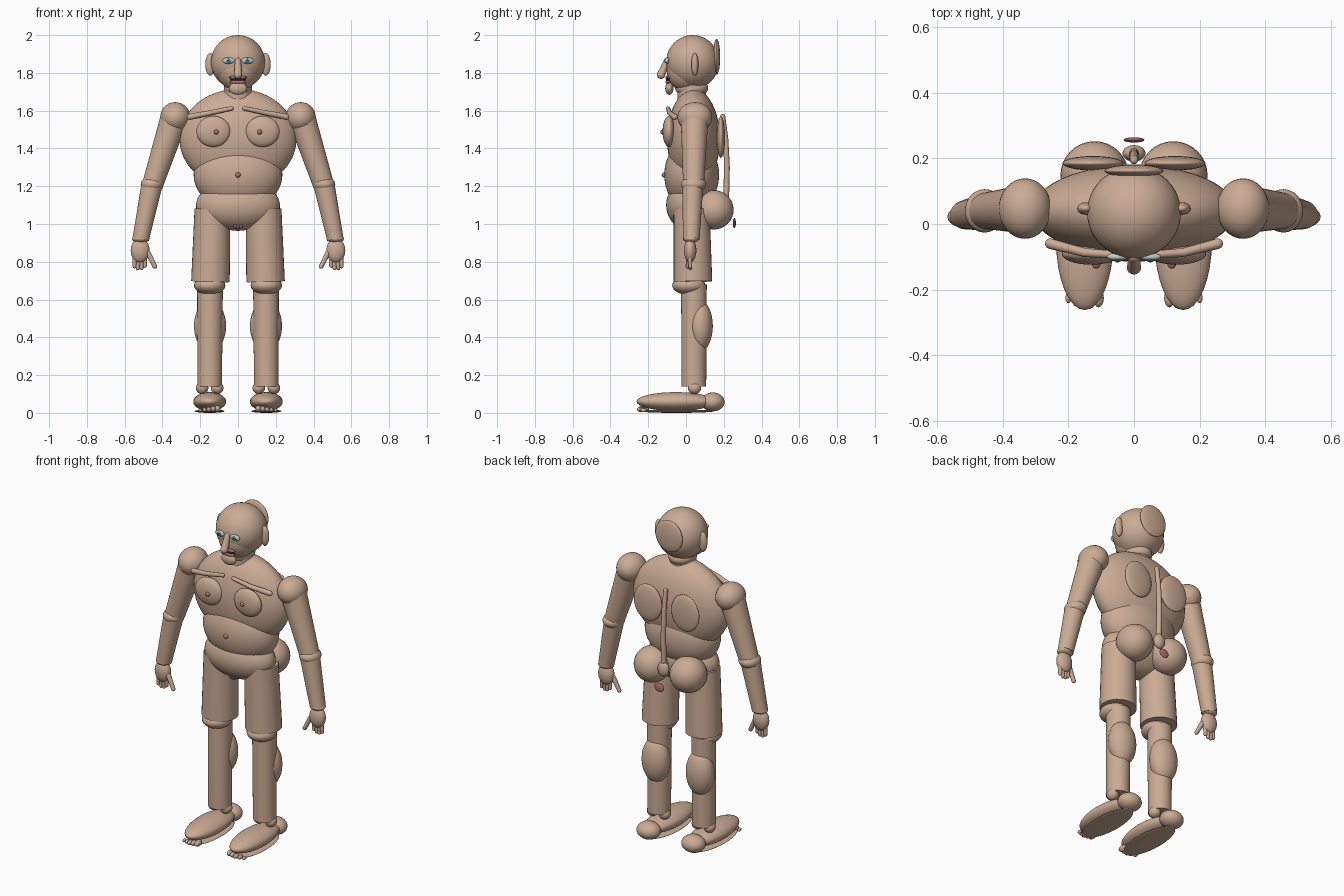
import bpy
from mathutils import Vector


def mat(name, rgb):
    m = bpy.data.materials.new(name)
    m.diffuse_color = (*rgb, 1)
    return m


SKIN = mat("skin", (0.60, 0.41, 0.30))
RED = mat("red", (0.45, 0.17, 0.17))
DARK = mat("dark", (0.06, 0.03, 0.03))
WHITE = mat("white", (0.85, 0.85, 0.83))
TEAL = mat("teal", (0.12, 0.38, 0.45))


def finish(name, m):
    o = bpy.context.object
    o.name = name
    o.data.materials.append(m)
    bpy.ops.object.shade_smooth_by_angle()
    return o


def ball(name, loc, rad, m=SKIN, rot=(0, 0, 0), seg=32):
    """Ellipsoid with three radii."""
    bpy.ops.mesh.primitive_uv_sphere_add(segments=seg, ring_count=seg // 2, radius=1,
                                         location=loc, rotation=rot)
    bpy.context.object.scale = rad if isinstance(rad, tuple) else (rad,) * 3
    return finish(name, m)


def limb(name, a, b, ra, rb, seg=32):
    """Tapered cylinder from a to b."""
    a, b = Vector(a), Vector(b)
    d = b - a
    bpy.ops.mesh.primitive_cone_add(vertices=seg, radius1=ra, radius2=rb, depth=d.length,
                                    location=(a + b) / 2,
                                    rotation=d.to_track_quat('Z', 'Y').to_euler())
    return finish(name, SKIN)


def rod(name, pts, r, r2=None):
    """Round-ended rod along points."""
    cu = bpy.data.curves.new(name, 'CURVE')
    cu.dimensions = '3D'
    cu.bevel_depth = 1
    cu.bevel_resolution = 4
    cu.use_fill_caps = True
    sp = cu.splines.new('POLY')
    sp.points.add(len(pts) - 1)
    r2 = r2 or r
    for i, p in enumerate(pts):
        sp.points[i].co = (*p, 1)
        sp.points[i].radius = r + (r2 - r) * i / (len(pts) - 1)
    o = bpy.data.objects.new(name, cu)
    bpy.context.collection.objects.link(o)
    cu.materials.append(SKIN)
    ball(name + "_start", pts[0], r, seg=16)
    ball(name + "_end", pts[-1], r2, seg=16)


# torso
ball("chest", (0, 0.04, 1.45), (0.31, 0.14, 0.265), seg=48)
ball("waist", (0, 0.03, 1.26), (0.235, 0.145, 0.19), seg=48)
ball("pelvis", (0, 0.02, 1.1), (0.222, 0.125, 0.135), seg=48)
ball("navel", (0, -0.115, 1.26), 0.014, RED, seg=16)
rod("spine", [(0, 0.195, 1.57), (0, 0.21, 1.45), (0, 0.217, 1.3), (0, 0.212, 1.13)], 0.013, 0.016)
ball("spine_base", (0, 0.215, 1.1), (0.035, 0.025, 0.045))
ball("rear_disc", (0, 0.256, 1.005), (0.032, 0.008, 0.027), RED, seg=16)
ball("pelvis_base", (0, 0.0, 1.0), (0.04, 0.05, 0.037))
for i in (-1, 0, 1):
    ball("groin_fold", (i * 0.017, -0.048, 0.998), (0.009, 0.012, 0.025), RED, (0, i * 0.25, 0), 16)

# head
ball("neck_top", (0, 0.03, 1.72), (0.075, 0.088, 0.05))
limb("neck", (0, 0.03, 1.64), (0, 0.03, 1.76), 0.075, 0.075)
ball("skull", (0, 0.035, 1.857), (0.143, 0.14, 0.143), seg=48)
ball("face", (0, 0.0, 1.82), (0.11, 0.103, 0.12))
ball("back_of_head_pad", (0, 0.162, 1.885), (0.09, 0.019, 0.095))
ball("chin", (0, -0.088, 1.718), (0.048, 0.022, 0.034))
rod("nose", [(0, -0.1, 1.865), (0, -0.132, 1.79)], 0.016, 0.022)
ball("upper_lip", (0, -0.095, 1.776), (0.048, 0.014, 0.01), RED, seg=16)
ball("lower_lip", (0, -0.095, 1.752), (0.044, 0.014, 0.012), RED, seg=16)
ball("mouth", (0, -0.095, 1.764), (0.043, 0.012, 0.006), DARK, seg=16)

for s in (-1, 1):
    # face and chest pairs
    ball("eye", (s * 0.05, -0.1, 1.865), (0.032, 0.012, 0.017), WHITE)
    ball("iris", (s * 0.05, -0.11, 1.865), (0.014, 0.005, 0.013), TEAL, seg=16)
    ball("pupil", (s * 0.05, -0.114, 1.865), (0.006, 0.003, 0.006), DARK, seg=16)
    ball("ear", (s * 0.147, 0.047, 1.845), (0.026, 0.019, 0.06))
    rod("collar_bone", [(s * 0.035, -0.095, 1.612), (s * 0.15, -0.087, 1.588),
                        (s * 0.255, -0.06, 1.567)], 0.011, 0.016)
    ball("chest_muscle", (s * 0.13, -0.09, 1.49), (0.09, 0.034, 0.082))
    ball("chest_dot", (s * 0.115, -0.123, 1.487), 0.013, RED, seg=16)
    ball("shoulder_blade", (s * 0.125, 0.185, 1.46), (0.093, 0.022, 0.11))
    ball("buttock", (s * 0.12, 0.148, 1.075), (0.104, 0.104, 0.104))

    # arm
    ball("shoulder", (s * 0.332, 0.047, 1.565), (0.08, 0.092, 0.08))
    limb("upper_arm", (s * 0.338, 0.045, 1.56), (s * 0.455, 0.04, 1.2), 0.073, 0.055)
    ball("elbow", (s * 0.455, 0.04, 1.21), (0.06, 0.066, 0.042))
    limb("forearm", (s * 0.455, 0.036, 1.21), (s * 0.515, 0.028, 0.92), 0.056, 0.044)
    ball("wrist", (s * 0.515, 0.027, 0.922), (0.046, 0.042, 0.022))
    ball("palm", (s * 0.518, 0.022, 0.86), (0.05, 0.033, 0.065))
    for x, z in ((0.548, 0.775), (0.53, 0.765), (0.511, 0.766), (0.493, 0.778)):
        rod("finger", [(s * (x - 0.002), 0.022, 0.84), (s * x, 0.022, z)], 0.012, 0.01)
    rod("thumb", [(s * 0.475, 0.015, 0.845), (s * 0.44, 0.01, 0.775)], 0.014, 0.012)

    # leg
    limb("thigh", (s * 0.135, 0.03, 1.08), (s * 0.146, 0.037, 0.695), 0.095, 0.102)
    ball("knee", (s * 0.15, 0.015, 0.675), (0.083, 0.088, 0.05))
    limb("shin", (s * 0.148, 0.042, 0.68), (s * 0.15, 0.042, 0.14), 0.068, 0.065)
    ball("calf", (s * 0.148, 0.075, 0.46), (0.085, 0.067, 0.135))
    for k in (-1, 1):
        ball("ankle_knob", (s * 0.15 + k * 0.04, 0.045, 0.132), (0.033, 0.035, 0.033))

    # foot
    ball("foot", (s * 0.15, -0.055, 0.06), (0.087, 0.207, 0.05))
    ball("heel", (s * 0.15, 0.142, 0.058), (0.07, 0.062, 0.05))
    ball("sole", (s * 0.15, -0.05, 0.009), (0.08, 0.2, 0.009))
    for i in range(5):
        r = 0.018 - 0.002 * i
        ball("toe", (s * (0.108 + 0.023 * i), -0.225 - 0.006 * min(i, 4 - i), r + 0.004),
             (r * 0.9, r * 1.6, r), seg=16)
